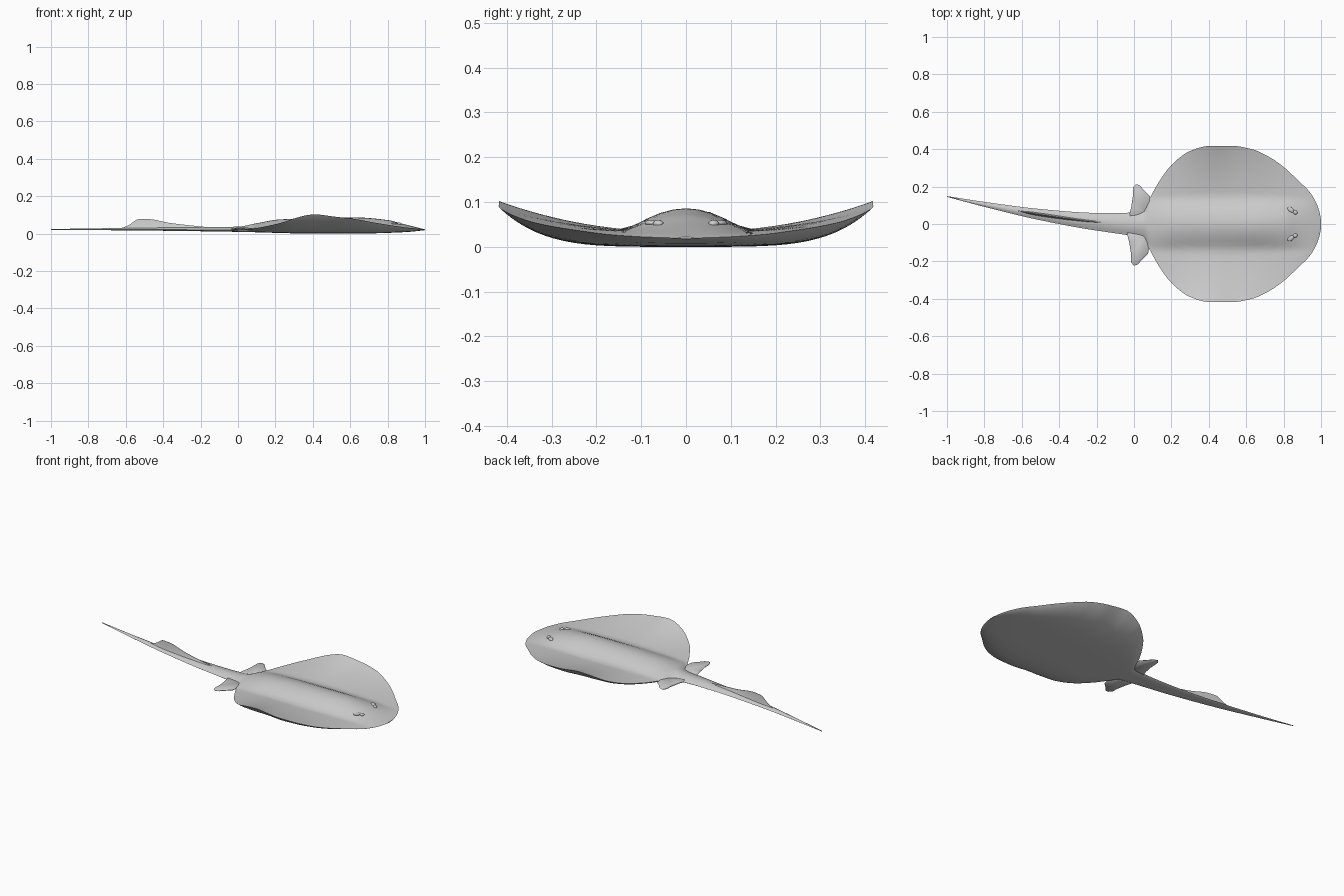
import bpy
import bmesh
import math
from mathutils import Vector, Matrix

if "Cube" in bpy.data.objects:
    bpy.data.objects.remove(bpy.data.objects["Cube"])

skin = bpy.data.materials.new("grey skin")
skin.use_nodes = True
GREY = (0.6, 0.6, 0.6, 1)
skin.diffuse_color = GREY
skin.node_tree.nodes["Principled BSDF"].inputs["Base Color"].default_value = GREY


def curve(*points):
    """Return a smooth, non-overshooting function through (x, value) points."""
    count = len(points)
    slopes = [(b[1] - a[1]) / (b[0] - a[0]) for a, b in zip(points, points[1:])]
    tangents = [slopes[0]]
    for a, b in zip(slopes, slopes[1:]):
        tangents.append(2 * a * b / (a + b) if a * b > 0 else 0)
    tangents.append(slopes[-1])

    def evaluate(x):
        x = min(max(x, points[0][0]), points[-1][0])
        i = 0
        while i < count - 2 and x > points[i + 1][0]:
            i += 1
        (x0, v0), (x1, v1) = points[i], points[i + 1]
        h = x1 - x0
        s = (x - x0) / h
        return ((1 + 2 * s) * (1 - s) ** 2 * v0 + s * (1 - s) ** 2 * h * tangents[i]
                + s * s * (3 - 2 * s) * v1 + s * s * (s - 1) * h * tangents[i + 1])
    return evaluate


# Shape curves along the length, tail tip to nose
half_width = curve((-1, .002), (-.75, .016), (-.5, .03), (-.2, .047), (-.03, .06),
                   (.05, .075), (.08, .13), (.13, .22), (.2, .315), (.3, .39),
                   (.4, .417), (.52, .418), (.63, .4), (.72, .36), (.8, .305),
                   (.88, .23), (.94, .17), (.98, .1), (.995, .05), (1, .02))
centre = curve((-1, .147), (-.8, .105), (-.5, .05), (-.2, .012), (0, 0), (1, 0))
edge = curve((-1, .022), (0, .02), (.1, .03), (.2, .05), (.41, .102),
             (.52, .09), (.63, .077), (.75, .055), (.88, .035), (1, .02))
belly = curve((-1, .02), (-.5, .016), (0, .009), (.4, 0), (.7, .001), (.9, .008), (1, .018))
plate = curve((-1, .023), (0, .024), (.2, .033), (.8, .034), (.92, .03), (1, .021))
spine = curve((-1, .024), (-.6, .03), (-.1, .035), (0, .037), (.1, .055), (.22, .075),
              (.45, .084), (.63, .086), (.8, .072), (.88, .052), (1, .022))
fin_top = curve((-.8, .022), (-.63, .029), (-.59, .042), (-.53, .077), (-.49, .078),
                (-.36, .056), (-.23, .041), (-.12, .03))


def top_height(x, y):
    t = min(abs(y) / half_width(x), 1)
    ridge = min(.14, half_width(x))
    s = min(abs(y) / ridge, 1)
    base = plate(x) + (edge(x) - plate(x)) * t ** 2.2
    return base + (spine(x) - plate(x)) * (1 - s * s) ** 1.3


def belly_height(x, y):
    t = min(abs(y) / half_width(x), 1)
    return belly(x) + (edge(x) - belly(x)) * t ** 4.5


def make(name, bm, angle=60):
    bmesh.ops.recalc_face_normals(bm, faces=bm.faces)
    mesh = bpy.data.meshes.new(name)
    bm.to_mesh(mesh)
    bm.free()
    obj = bpy.data.objects.new(name, mesh)
    bpy.context.collection.objects.link(obj)
    mesh.materials.append(skin)
    bpy.ops.object.select_all(action='DESELECT')
    obj.select_set(True)
    bpy.context.view_layer.objects.active = obj
    bpy.ops.object.shade_smooth_by_angle(angle=math.radians(angle))
    return obj


def loft(name, rings):
    bm = bmesh.new()
    loops = [[bm.verts.new(p) for p in ring] for ring in rings]
    for a, b in zip(loops, loops[1:]):
        for i in range(len(a)):
            j = (i + 1) % len(a)
            bm.faces.new((a[i], a[j], b[j], b[i]))
    bm.faces.new(loops[0])
    bm.faces.new(loops[-1])
    return make(name, bm)


# Disc, head and whip tail as one lofted skin
COLS = 44


def section(x):
    ring = []
    for side, height in ((1, top_height), (-1, belly_height)):
        for i in range(COLS):
            y = side * half_width(x) * math.cos(math.pi * i / COLS)
            ring.append((x, centre(x) + y, height(x, y)))
    return ring


stations = [-1 + i / 40 for i in range(40)] + [i / 90 for i in range(86)]
stations += [1 - .05 * (1 - i / 14) ** 2 for i in range(15)]
loft("body_and_tail", [section(x) for x in stations])

# Upright blade on the tail
blade = []
for i in range(61):
    x = -.8 + .68 * i / 60
    y = centre(x)
    root = half_width(x) * .35
    low = .021
    high = max(fin_top(x), low + .001)
    mid = low + (high - low) * .4
    blade.append([(x, y - root, low), (x, y - root * .4, mid), (x, y - .001, high),
                  (x, y + .001, high), (x, y + root * .4, mid), (x, y + root, low)])
loft("tail_fin", blade)

# Paired pelvic fins
fin_outline = [(-.03, .03), (-.015, .09), (-.006, .15), (-.006, .195), (.01, .213),
               (.03, .207), (.055, .178), (.085, .15), (.09, .12), (.08, .05)]
for name, side in (("left", 1), ("right", -1)):
    shift = 0 if side > 0 else -.01
    bm = bmesh.new()
    rims = []
    for z, inset in ((.014, .9), (.02, 1), (.026, .88)):
        rims.append([bm.verts.new((.035 + (x - .035) * inset + shift,
                                   side * (.1 + (y - .1) * inset) + shift, z + y * .03))
                     for x, y in fin_outline])
    for a, b in zip(rims, rims[1:]):
        for i in range(len(a)):
            j = (i + 1) % len(a)
            bm.faces.new((a[i], a[j], b[j], b[i]))
    bm.faces.new(rims[0])
    bm.faces.new(rims[-1])
    make(name + "_pelvic_fin", bm)

# Eyes, with a brow bump behind each
for name, side in (("left", 1), ("right", -1)):
    for part, x, y, size in (("eye", .862, .062, (.013, .011, .009)),
                             ("brow", .838, .076, (.02, .013, .007))):
        z = top_height(x, y)
        bm = bmesh.new()
        place = (Matrix.Translation(Vector((x, side * y, z)))
                 @ Matrix.Rotation(-side * .7, 4, 'Z') @ Matrix.Diagonal((*size, 1)))
        bmesh.ops.create_uvsphere(bm, u_segments=16, v_segments=10, radius=1, matrix=place)
        make(name + "_" + part, bm)
